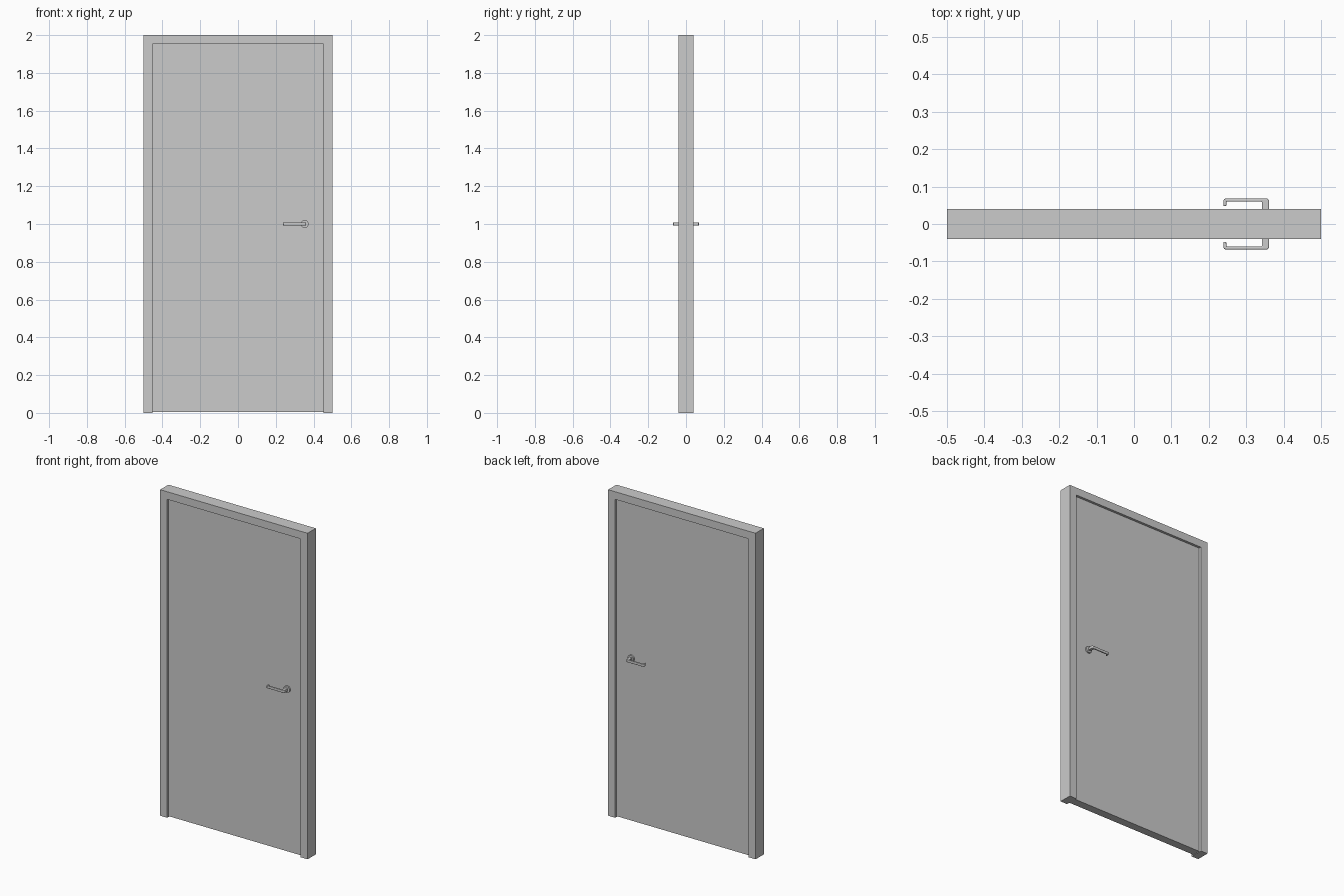
import bpy, bmesh, math
from mathutils import Matrix

if "Cube" in bpy.data.objects:
    bpy.data.objects.remove(bpy.data.objects["Cube"])

W, H, D = 0.5, 2.0, 0.04          # frame half width, height, half depth
IW, IH = 0.453, 1.953             # opening half width, height
LEAF = 0.025                      # leaf half thickness


def prism(name, pts, depth, to_world, bevel=0.0):
    """Extrude a closed 2D outline; to_world maps (u, v, w) to x, y, z."""
    bm = bmesh.new()
    rings = [[bm.verts.new(to_world(u, v, w)) for u, v in pts] for w in (-depth, depth)]
    n = len(pts)
    bm.faces.new(rings[0])
    bm.faces.new(rings[1])
    for i in range(n):
        j = (i + 1) % n
        bm.faces.new((rings[0][i], rings[0][j], rings[1][j], rings[1][i]))
    bmesh.ops.recalc_face_normals(bm, faces=bm.faces)
    me = bpy.data.meshes.new(name)
    bm.to_mesh(me)
    bm.free()
    ob = bpy.data.objects.new(name, me)
    bpy.context.collection.objects.link(ob)
    if bevel:
        mod = ob.modifiers.new("round_edges", 'BEVEL')
        mod.width = bevel
        mod.segments = 3
        mod.limit_method = 'ANGLE'
        smooth(ob)
    return ob


def smooth(ob):
    bpy.ops.object.select_all(action='DESELECT')
    ob.select_set(True)
    bpy.context.view_layer.objects.active = ob
    bpy.ops.object.shade_smooth_by_angle(angle=math.radians(35))


def upright(u, v, w):
    return (u, w, v)


# Frame: two jambs and a head in one outline
prism("door_frame", [(-W, 0), (-IW, 0), (-IW, IH), (IW, IH),
                     (IW, 0), (W, 0), (W, H), (-W, H)], D, upright)

# Leaf, set back from the frame on both sides
prism("door_leaf", [(-IW, 0.004), (IW, 0.004), (IW, IH), (-IW, IH)], LEAF, upright)

# Lever outline seen from above: stem, bar and returned tip
lever = [(0.342, 0.03), (0.361, 0.03), (0.361, 0.064), (0.357, 0.068),
         (0.243, 0.068), (0.239, 0.064), (0.239, 0.048), (0.247, 0.048),
         (0.247, 0.060), (0.342, 0.060)]

for side, sign in (("front", -1), ("back", 1)):
    prism(side + "_lever", lever, 0.0085,
          lambda u, v, w: (u, sign * v, 1.0 + w), bevel=0.0025)
    # Round rose plate behind the lever
    bpy.ops.mesh.primitive_cylinder_add(
        vertices=32, radius=0.021, depth=0.01,
        location=(0.353, sign * (LEAF + 0.004), 1.0), rotation=(math.pi / 2, 0, 0))
    rose = bpy.context.object
    rose.name = side + "_rose"
    smooth(rose)
